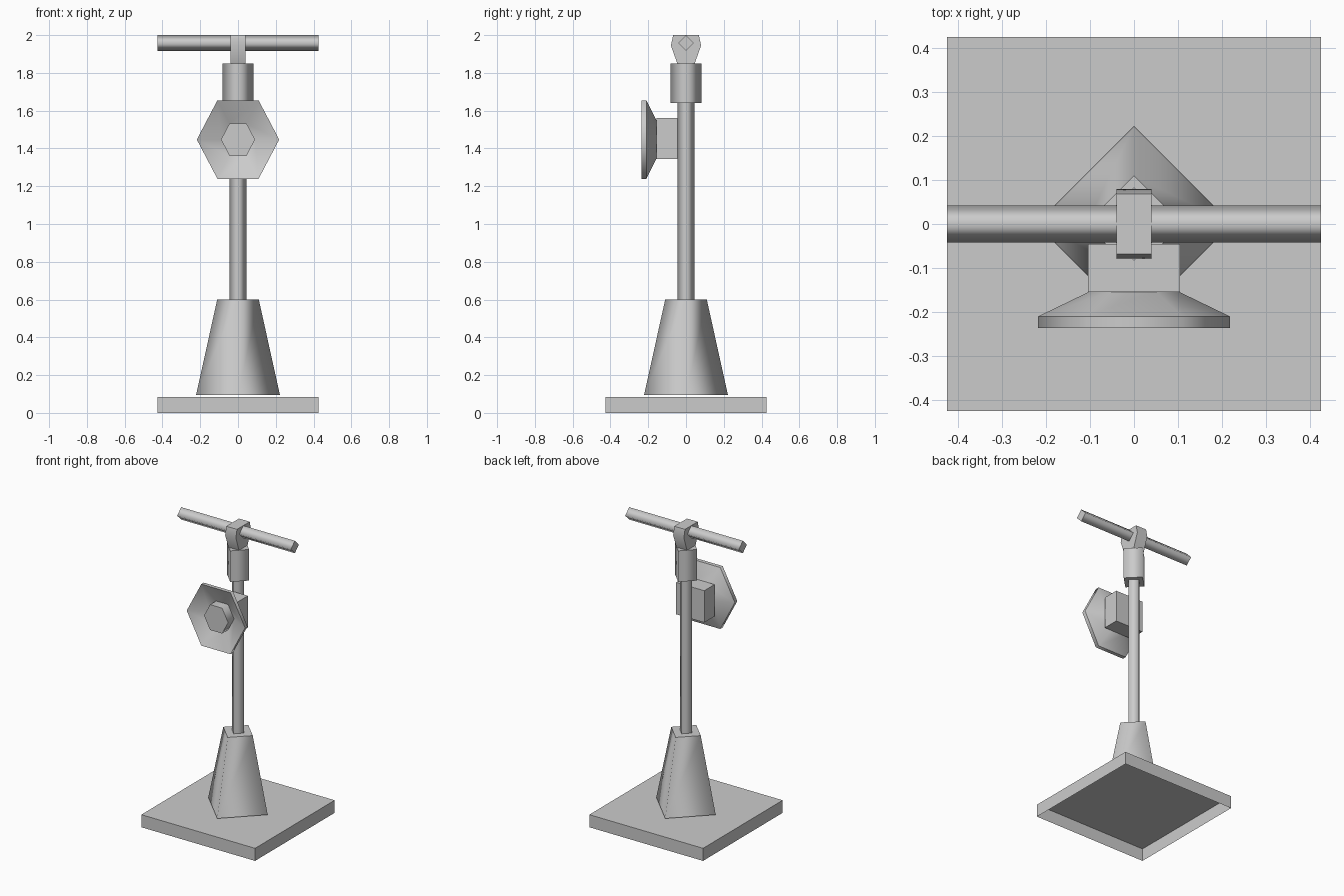
import bpy, bmesh, math
from mathutils import Matrix

if "Cube" in bpy.data.objects:
    bpy.data.objects.remove(bpy.data.objects["Cube"])


def finish(name, bm):
    bmesh.ops.recalc_face_normals(bm, faces=bm.faces)
    me = bpy.data.meshes.new(name)
    bm.to_mesh(me)
    bm.free()
    ob = bpy.data.objects.new(name, me)
    bpy.context.collection.objects.link(ob)
    return ob


def lathe(name, sides, profile, matrix=Matrix()):
    """Few-sided turned form along z: smooth around, sharp at each ring, capped."""
    bm = bmesh.new()
    rings = []
    for r, z in profile:
        rings.append([bm.verts.new((r * math.cos(2 * math.pi * i / sides),
                                    r * math.sin(2 * math.pi * i / sides), z))
                      for i in range(sides)])
    for a, b in zip(rings, rings[1:]):
        for i in range(sides):
            j = (i + 1) % sides
            bm.faces.new((a[i], a[j], b[j], b[i])).smooth = True
    bm.faces.new(rings[0])
    bm.faces.new(rings[-1])
    for ring in rings:
        for i in range(sides):
            bm.edges.get((ring[i], ring[(i + 1) % sides])).smooth = False
    bm.transform(matrix)
    return finish(name, bm)


def box(name, lo, hi, open_bottom=False):
    bm = bmesh.new()
    bmesh.ops.create_cube(bm, size=1)
    for v in bm.verts:
        v.co = [(l + h) / 2 + c * (h - l) for l, h, c in zip(lo, hi, v.co)]
    if open_bottom:
        low = min(bm.faces, key=lambda f: f.calc_center_median().z)
        bmesh.ops.delete(bm, geom=[low], context='FACES_ONLY')
    return finish(name, bm)


# Base plate, hollow underneath
box("base_plate", (-0.425, -0.425, 0), (0.425, 0.425, 0.085), open_bottom=True)

# Four-sided foot, pole and collar, corners on the axes
lathe("foot", 4, [(0.222, 0.095), (0.11, 0.6)])
lathe("pole", 4, [(0.046, 0.6), (0.046, 1.64)])
lathe("collar", 4, [(0.083, 1.64), (0.083, 1.85)])

# Head that holds the cross bar
bm = bmesh.new()
half = [(0.046, 1.85), (0.08, 1.945), (0.068, 2.0)]
outline = half + [(-y, z) for y, z in reversed(half)]
face = bm.faces.new([bm.verts.new((-0.04, y, z)) for y, z in outline])
ext = bmesh.ops.extrude_face_region(bm, geom=[face], use_keep_orig=True)
for v in ext["geom"]:
    if isinstance(v, bmesh.types.BMVert):
        v.co.x = 0.04
head = finish("head", bm)
bpy.context.view_layer.objects.active = head
head.select_set(True)
bpy.ops.object.shade_smooth_by_angle(angle=math.radians(50))

# Cross bar
lathe("cross_bar", 4, [(0.042, -0.425), (0.042, 0.425)],
      Matrix.Translation((0, 0, 1.958)) @ Matrix.Rotation(math.pi / 2, 4, 'Y'))

# Mount block and six-sided dish with centre button
box("mount_block", (-0.105, -0.155, 1.345), (0.105, -0.045, 1.56))
lathe("dish", 6,
      [(0.1, 0.153), (0.218, 0.21), (0.218, 0.236), (0.09, 0.17), (0.09, 0.234)],
      Matrix.Translation((0, 0, 1.447)) @ Matrix.Diagonal((1, 1, 1.1, 1))
      @ Matrix.Rotation(math.pi / 2, 4, 'X'))
